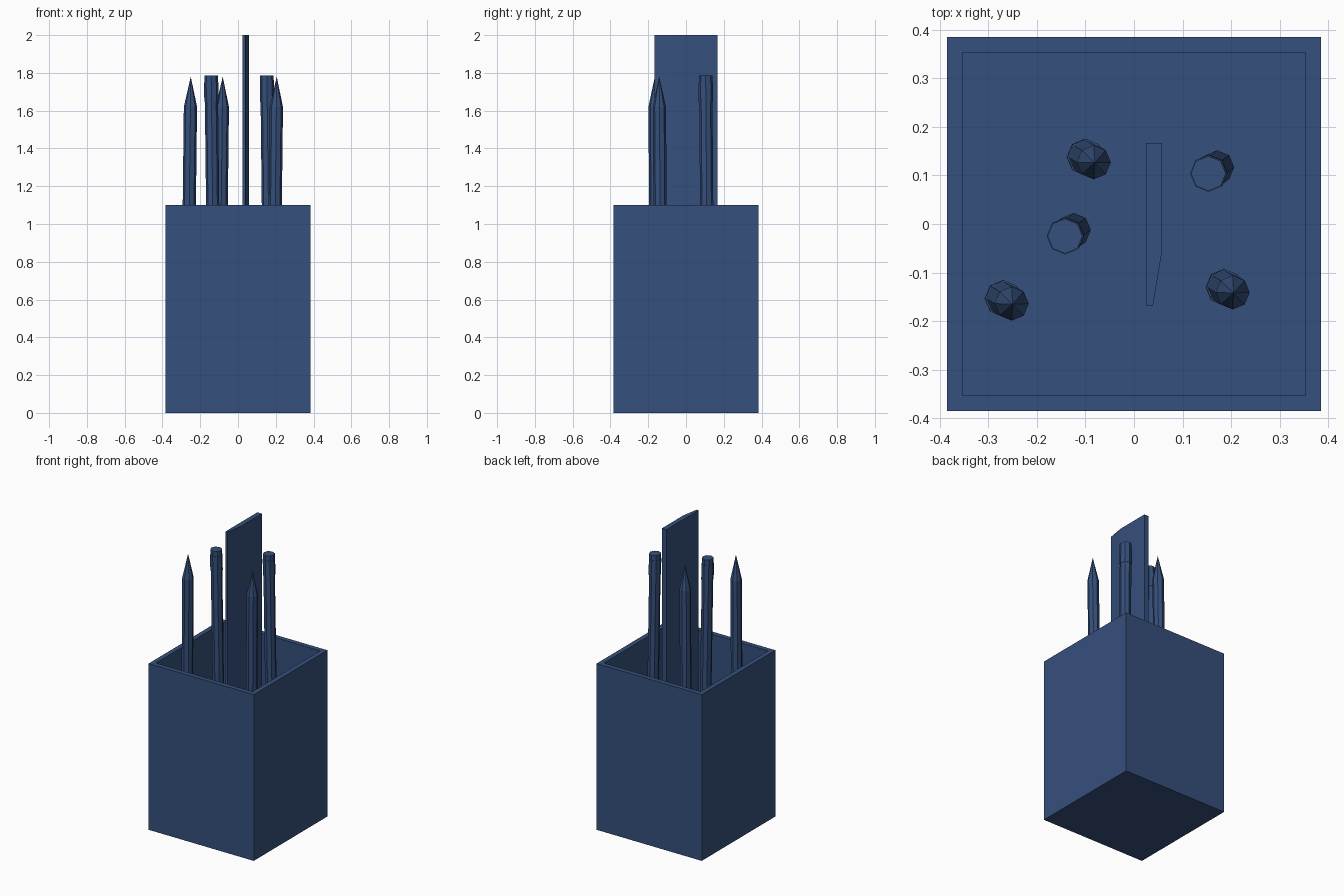
import bpy, bmesh, math
from mathutils import Vector

if "Cube" in bpy.data.objects:
    bpy.data.objects.remove(bpy.data.objects["Cube"])

blue = bpy.data.materials.new("blue")
blue.diffuse_color = (0.036, 0.08, 0.2, 1)
blue.use_nodes = True
blue.node_tree.nodes["Principled BSDF"].inputs["Base Color"].default_value = blue.diffuse_color

HALF, WALL, HEIGHT = 0.385, 0.045, 1.10
FLOOR = WALL
SIDES = 8


def finish(name, bm):
    bmesh.ops.recalc_face_normals(bm, faces=bm.faces)
    mesh = bpy.data.meshes.new(name)
    bm.to_mesh(mesh)
    bm.free()
    mesh.materials.append(blue)
    obj = bpy.data.objects.new(name, mesh)
    bpy.context.collection.objects.link(obj)
    return obj


# Square cup: inset the top of a box and sink it to the floor
bm = bmesh.new()
bmesh.ops.create_cube(bm, size=1)
for v in bm.verts:
    v.co = (v.co.x * 2 * HALF, v.co.y * 2 * HALF, (v.co.z + 0.5) * HEIGHT)
top = max(bm.faces, key=lambda f: f.calc_center_median().z)
bmesh.ops.inset_region(bm, faces=[top], thickness=WALL)
well = bmesh.ops.extrude_discrete_faces(bm, faces=[top])["faces"][0]
for v in well.verts:
    v.co.z = FLOOR
finish("pencil_cup", bm)

# Ruler: bevelled-edge profile extruded upwards
bm = bmesh.new()
profile = [(0.025, 0.167), (0.025, -0.168), (0.039, -0.168),
           (0.058, -0.055), (0.058, 0.167)]
face = bm.faces.new([bm.verts.new((x, y, FLOOR)) for x, y in profile])
ext = bmesh.ops.extrude_face_region(bm, geom=[face])["geom"]
bmesh.ops.translate(bm, vec=(0, 0, 2 - FLOOR),
                    verts=[g for g in ext if isinstance(g, bmesh.types.BMVert)])
finish("ruler", bm)

# Pencil profile (radius, distance from the eraser end): eraser, ferrule, shaft, point
PENCIL = [(0.036, 0), (0.036, 0.035), (0.038, 0.035), (0.038, 0.14),
          (0.035, 0.14), (0.035, 1.575), (0.0, 1.735)]
LENGTH = PENCIL[-1][1]


def pencil(name, start, end):
    """Lathe the pencil profile from the eraser end towards the point."""
    bm = bmesh.new()
    axis = Vector(end) - Vector(start)
    rings = []
    for r, d in PENCIL:
        c = Vector(start) + axis * (d / LENGTH)
        if r == 0:
            rings.append([bm.verts.new(c)])
        else:
            rings.append([bm.verts.new(c + Vector((
                r * math.cos(2 * math.pi * i / SIDES),
                r * math.sin(2 * math.pi * i / SIDES), 0))) for i in range(SIDES)])
    bm.faces.new(rings[0])
    for a, b in zip(rings, rings[1:]):
        for i in range(SIDES):
            j = (i + 1) % SIDES
            bm.faces.new((a[i], a[j], b[0]) if len(b) == 1
                         else (a[i], a[j], b[j], b[i]))
    finish(name, bm)


TOP = FLOOR + LENGTH
# Pencils standing point up, all leaning the same way
for n, (x, y) in enumerate([(-0.25, -0.165), (-0.081, 0.126), (0.205, -0.142)], 1):
    pencil(f"pencil_point_up_{n}", (x - 0.02, y + 0.012, FLOOR), (x, y, TOP))

# Pencils standing eraser up
for n, (x, y) in enumerate([(-0.142, -0.025), (0.153, 0.104)], 1):
    pencil(f"pencil_eraser_up_{n}", (x, y, TOP + 0.005), (x + 0.02, y + 0.014, FLOOR))
